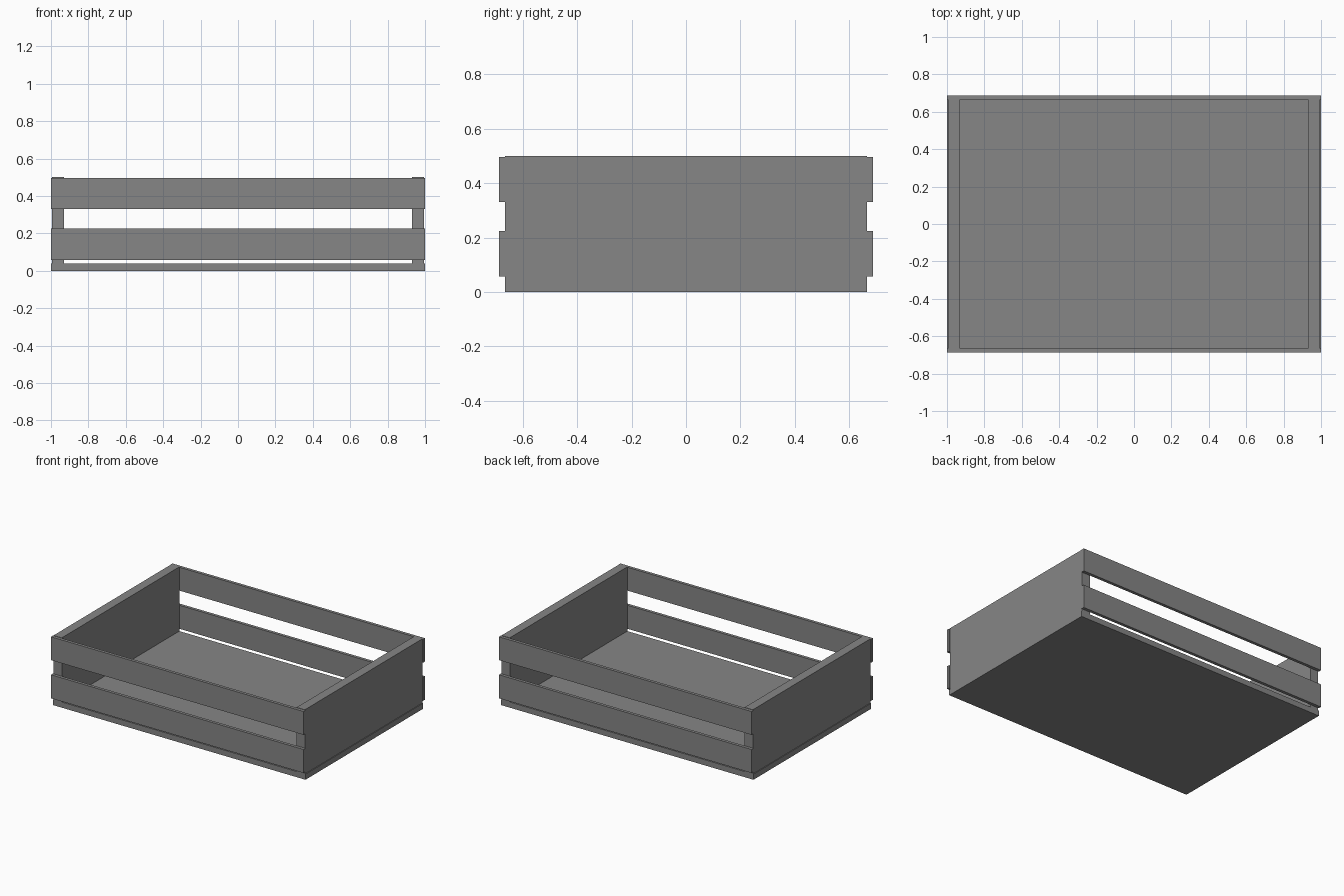
import bpy

cube = bpy.data.objects.get("Cube")
if cube:
    bpy.data.objects.remove(cube, do_unlink=True)

grey = bpy.data.materials.new("plain_grey")
grey.use_nodes = True
colour = (0.24, 0.24, 0.24, 1)
grey.diffuse_color = colour
grey.node_tree.nodes["Principled BSDF"].inputs["Base Color"].default_value = colour


def board(name, low, high):
    """Add a flat board spanning two opposite corners."""
    centre = [(a + b) / 2 for a, b in zip(low, high)]
    bpy.ops.mesh.primitive_cube_add(size=1, location=centre)
    obj = bpy.context.object
    obj.name = name
    obj.scale = [b - a for a, b in zip(low, high)]
    bpy.ops.object.transform_apply(location=False, rotation=False, scale=True)
    obj.data.materials.append(grey)
    return obj


LENGTH, DEPTH, HEIGHT = 1.0, 0.665, 0.5
OUTER = 0.687
FLOOR = 0.04

# Floor panel
board("floor_panel", (-LENGTH, -DEPTH, 0), (LENGTH, DEPTH, FLOOR))

# Solid end walls, set in slightly from the floor edge
board("right_end_wall", (-0.995, -DEPTH, 0.004), (-0.93, DEPTH, HEIGHT))
board("left_end_wall", (0.93, -DEPTH, 0.004), (0.995, DEPTH, HEIGHT))

# Two slats along the front and back
for level, bottom, top in (("lower", 0.057, 0.225), ("upper", 0.33, 0.497)):
    board(f"front_{level}_slat", (-LENGTH, -OUTER, bottom), (LENGTH, -DEPTH, top))
    board(f"back_{level}_slat", (-LENGTH, DEPTH, bottom), (LENGTH, OUTER, top))
